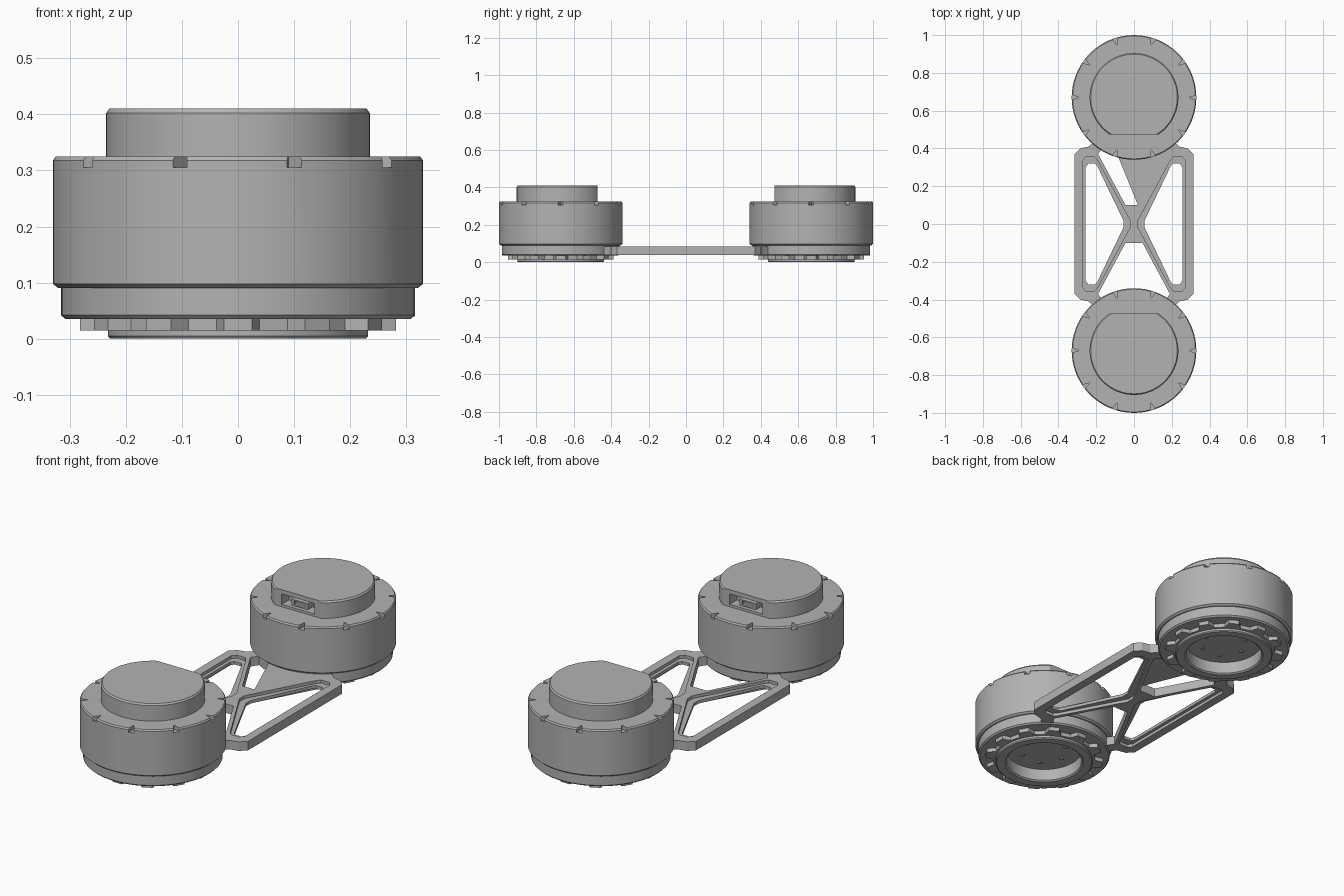
import bpy
import bmesh
from math import pi, cos, sin, radians
from mathutils import Matrix

cube = bpy.data.objects.get("Cube")
if cube:
    bpy.data.objects.remove(cube, do_unlink=True)

grey = bpy.data.materials.new("machined grey")
grey.use_nodes = True
grey.diffuse_color = (0.45, 0.45, 0.45, 1)
grey.node_tree.nodes["Principled BSDF"].inputs["Base Color"].default_value = grey.diffuse_color


def finish(name, bm):
    bmesh.ops.recalc_face_normals(bm, faces=bm.faces)
    mesh = bpy.data.meshes.new(name)
    bm.to_mesh(mesh)
    bm.free()
    mesh.materials.append(grey)
    obj = bpy.data.objects.new(name, mesh)
    bpy.context.collection.objects.link(obj)
    return obj


def prism(name, points, z0, z1):
    bm = bmesh.new()
    face = bm.faces.new([bm.verts.new((x, y, z0)) for x, y in points])
    top = bmesh.ops.extrude_face_region(bm, geom=[face])["geom"]
    verts = [v for v in top if isinstance(v, bmesh.types.BMVert)]
    bmesh.ops.translate(bm, vec=(0, 0, z1 - z0), verts=verts)
    return finish(name, bm)


def lathe(name, profile, steps=72):
    bm = bmesh.new()
    verts = [bm.verts.new((r, 0, z)) for r, z in profile]
    edges = [bm.edges.new(pair) for pair in zip(verts, verts[1:])]
    bmesh.ops.spin(bm, geom=verts + edges, axis=(0, 0, 1), cent=(0, 0, 0),
                   angle=2 * pi, steps=steps, use_merge=True)
    bmesh.ops.remove_doubles(bm, verts=bm.verts, dist=0.0005)
    return finish(name, bm)


def box(name, size, centre):
    bm = bmesh.new()
    bmesh.ops.create_cube(bm, size=1, matrix=Matrix.Translation(centre) @ Matrix.Diagonal((*size, 1)))
    return finish(name, bm)


def cut(obj, cutters):
    # Carve with exact booleans, then discard the cutters
    for cutter in cutters:
        mod = obj.modifiers.new("cut", 'BOOLEAN')
        mod.operation = 'DIFFERENCE'
        mod.solver = 'EXACT'
        mod.object = cutter
    bpy.context.view_layer.update()
    graph = bpy.context.evaluated_depsgraph_get()
    mesh = bpy.data.meshes.new_from_object(obj.evaluated_get(graph))
    obj.modifiers.clear()
    obj.data = mesh
    for cutter in cutters:
        bpy.data.objects.remove(cutter, do_unlink=True)


def smooth(obj):
    bpy.ops.object.select_all(action='DESELECT')
    obj.select_set(True)
    bpy.context.view_layer.objects.active = obj
    bpy.ops.object.shade_smooth_by_angle(angle=radians(30))


def polar(r, a):
    return (r * cos(a), r * sin(a))


def build_motor(side, y, turn):
    # Rotor drum with ten small vent notches on its top rim
    rotor = lathe(side + "_rotor", [(0, 0.094), (0.32, 0.09), (0.33, 0.098), (0.33, 0.318),
                                    (0.325, 0.325), (0, 0.325)])
    notches = []
    for i in range(10):
        a = i * pi / 5
        notches.append(prism("notch", [polar(0.29, a), polar(0.335, a - 0.05), polar(0.335, a + 0.04)],
                             0.305, 0.34))
    cut(rotor, notches)

    # Rear cap with a flat side and a connector bay
    cap = lathe(side + "_cap", [(0, 0.32), (0.235, 0.32), (0.235, 0.402), (0.229, 0.41), (0, 0.41)])
    flat = box("flat", (0.6, 0.1, 0.2), (0, -0.247, 0.4))
    bay = box("bay", (0.18, 0.12, 0.052), (0, -0.2, 0.363))
    cut(cap, [flat, bay])
    connector = box(side + "_connector", (0.09, 0.05, 0.03), (0, -0.16, 0.356))
    cut(connector, [box("socket", (0.06, 0.03, 0.018), (0, -0.185, 0.357))])

    # Lower flange with an open bore
    flange = lathe(side + "_flange", [(0.18, 0.035), (0.308, 0.035), (0.315, 0.042), (0.315, 0.093),
                                      (0.18, 0.093), (0.18, 0.035)])
    bore = lathe(side + "_bore_ring", [(0.18, 0.06), (0.18, 0.006), (0.188, 0), (0.228, 0),
                                       (0.232, 0.005), (0.232, 0.04), (0.18, 0.04)])
    floor = lathe(side + "_bore_floor", [(0, 0.065), (0.185, 0.065), (0.185, 0.092), (0, 0.092)])

    # Scalloped mounting ring
    teeth = 12
    outline = []
    for i in range(teeth):
        for r, part in ((0.245, -0.30), (0.283, -0.17), (0.283, 0.17), (0.245, 0.30)):
            outline.append(polar(r, (i + part) * 2 * pi / teeth))
    ring = prism(side + "_mounting_ring", outline, 0.015, 0.037)
    cut(ring, [lathe("ring_hole", [(0, 0), (0.2, 0), (0.2, 0.06), (0, 0.06)])])

    # Screw heads in the bore
    parts = [rotor, cap, connector, flange, bore, floor, ring]
    for i in range(6):
        screw = lathe(f"{side}_screw_{i + 1}", [(0, 0.06), (0.012, 0.06), (0.012, 0.067), (0, 0.067)], 12)
        screw.data.transform(Matrix.Translation((*polar(0.11, i * pi / 3), 0)))
        parts.append(screw)

    place = Matrix.Translation((0, y, 0)) @ Matrix.Rotation(turn, 4, 'Z')
    for part in parts:
        part.data.transform(place)
        smooth(part)


build_motor("back", 0.67, 0)
build_motor("front", -0.67, pi)

# Bracket plate: one corner profile mirrored to all four corners
corner = [(0.315, 0.37), (0.285, 0.4), (0.24, 0.41), (0.2, 0.45)]
right_edge = [(x, -y) for x, y in reversed(corner)] + corner
left_edge = [(-x, -y) for x, y in right_edge]
bracket = prism("bracket", right_edge + left_edge, 0.04, 0.085)

side_hole = [(0.272, -0.335), (0.272, 0.335), (0.255, 0.355), (0.21, 0.355),
             (0.195, 0.34), (0.022, 0.02), (0.022, -0.02), (0.195, -0.34),
             (0.21, -0.355), (0.255, -0.355)]
end_hole = [(-0.045, 0.1), (0.045, 0.1), (0.19, 0.37), (0.12, 0.47), (-0.12, 0.47), (-0.19, 0.37)]


def shrink(points, s):
    cx = sum(p[0] for p in points) / len(points)
    cy = sum(p[1] for p in points) / len(points)
    return [(cx + (x - cx) * s, cy + (y - cy) * (1 - (1 - s) * 0.5)) for x, y in points]


def flip(points, sx, sy):
    return [(x * sx, y * sy) for x, y in points]


# Side openings are through cuts with shallow pockets around them
cutters = []
for s in (1, -1):
    hole = flip(side_hole, s, 1)
    cutters.append(prism("pocket", hole, 0.07, 0.1))
    cutters.append(prism("under_pocket", hole, 0.02, 0.055))
    cutters.append(prism("opening", shrink(hole, 0.8), 0, 0.1))
    cutters.append(prism("end_opening", flip(end_hole, 1, s), 0, 0.1))
cut(bracket, cutters)

# Thin web closing part of the rear opening
prism("rear_web", [(0.025, 0.09), (0.05, 0.09), (0.2, 0.37), (0.12, 0.47), (-0.11, 0.42)], 0.077, 0.085)
